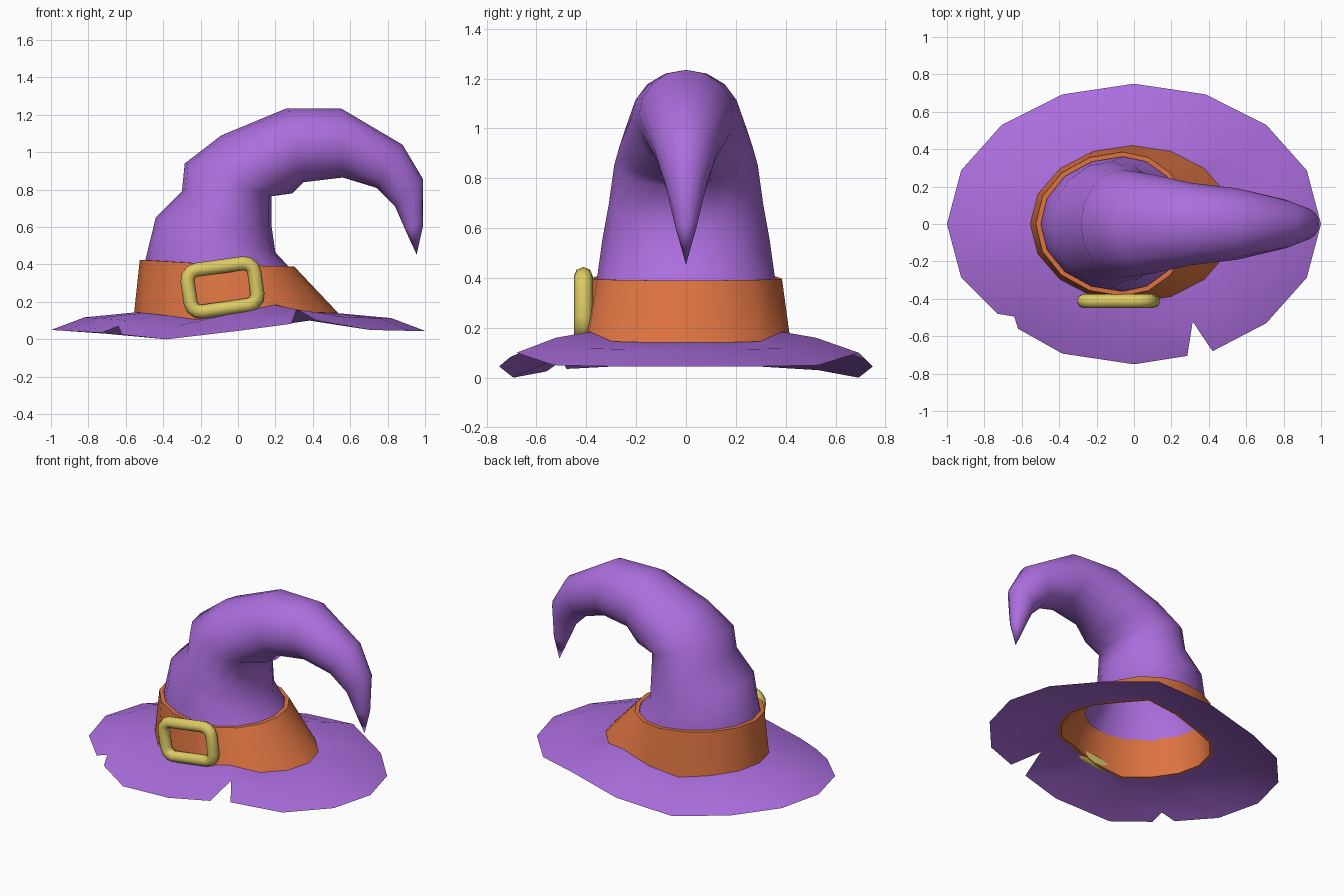
import bpy, bmesh, math
from mathutils import Vector

SIDES = 16
cube = bpy.data.objects.get("Cube")
if cube:
    bpy.data.objects.remove(cube, do_unlink=True)


def material(name, rgb):
    m = bpy.data.materials.new(name)
    m.use_nodes = True
    m.diffuse_color = (*rgb, 1)
    m.node_tree.nodes["Principled BSDF"].inputs["Base Color"].default_value = (*rgb, 1)
    return m


purple = material("purple_felt", (0.41, 0.155, 0.73))
orange = material("orange_band", (0.73, 0.174, 0.054))
yellow = material("yellow_buckle", (0.72, 0.60, 0.13))


def smooth(obj, degrees):
    bpy.ops.object.select_all(action="DESELECT")
    obj.select_set(True)
    bpy.context.view_layer.objects.active = obj
    bpy.ops.object.shade_smooth_by_angle(angle=math.radians(degrees))


def finish(bm, name, mat, degrees):
    mesh = bpy.data.meshes.new(name)
    bm.to_mesh(mesh)
    bm.free()
    obj = bpy.data.objects.new(name, mesh)
    bpy.context.collection.objects.link(obj)
    mesh.materials.append(mat)
    smooth(obj, degrees)
    return obj


def ring(left, right, half_depth, middle=None, wave=None):
    """Oval spanned by two (x, z) ends; the widest point may sit off centre."""
    a, b = (Vector((p[0], 0, p[1])) for p in (left, right))
    mid = Vector((middle[0], 0, middle[1])) if middle else (a + b) / 2
    points = []
    for k in range(SIDES):
        t = math.tau * k / SIDES
        end = b if math.cos(t) > 0 else a
        p = mid + (end - mid) * abs(math.cos(t))
        p.y = half_depth * math.sin(t)
        if wave:
            p.z = wave(k)
        points.append(p)
    return points


def bridge(bm, lower, upper):
    for k in range(SIDES):
        n = (k + 1) % SIDES
        bm.faces.new((lower[k], lower[n], upper[n], upper[k]))


def add_ring(bm, points):
    return [bm.verts.new(p) for p in points]


# Wavy height of the brim edge, mirrored front to back
EDGE = [0.045, 0.045, 0.05, 0.1, 0.045, 0, 0.03, 0.045, 0.05]


def brim_wave(lift, strength):
    return lambda k: lift + strength * EDGE[min(k, SIDES - k)]


hem = brim_wave(0.105, 0.8)

# Brim: a thin sheet with two tears in the front edge
bm = bmesh.new()
inner = add_ring(bm, ring((-0.54, 0), (0.52, 0), 0.41, wave=hem))
middle = add_ring(bm, ring((-0.82, 0), (0.82, 0), 0.565, wave=brim_wave(0.075, 0.85)))
outer = ring((-1, 0), (1, 0), 0.75, wave=brim_wave(0, 1))
tears = {10: [(-0.73, -0.48, 0.035), (-0.64, -0.495, 0.07), (-0.62, -0.56, 0.025)],
         13: [(0.285, -0.705, 0.083), (0.42, -0.68, 0.1)]}
spokes = [[bm.verts.new(p) for p in tears.get(k, [outer[k]])] for k in range(SIDES)]
bridge(bm, middle, inner)
for k in range(SIDES):
    n = (k + 1) % SIDES
    start, end = spokes[k], spokes[n]
    loop = [middle[k]]
    loop += start[1:] if len(start) == 3 else start[-1:]
    loop += end[:2] if len(end) == 3 else end[:1]
    bm.faces.new(loop + [middle[n]])
finish(bm, "brim", purple, 40)

# Band: a closed strap with inner and outer walls
bm = bmesh.new()
walls = [
    ring((-0.555, 0), (0.535, 0), 0.42, wave=hem),
    ring((-0.525, 0.425), (0.3, 0.39), 0.385, (-0.06, 0.397)),
    ring((-0.498, 0.425), (0.272, 0.39), 0.36, (-0.06, 0.397)),
    ring((-0.525, 0), (0.50, 0), 0.392, wave=hem),
]
loops = [add_ring(bm, w) for w in walls]
for i in range(4):
    bridge(bm, loops[i], loops[(i + 1) % 4])
bmesh.ops.recalc_face_normals(bm, faces=bm.faces)
finish(bm, "hat_band", orange, 30)

# Crown: rings follow the bend, each given by outer end, inner end, half depth
bm = bmesh.new()
bends = [
    ((-0.505, 0.37), (0.285, 0.355), 0.362, (-0.06, 0.36)),
    ((-0.495, 0.425), (0.265, 0.395), 0.357, (-0.06, 0.4)),
    ((-0.44, 0.65), (0.2, 0.465), 0.335),
    ((-0.3, 0.79), (0.18, 0.6), 0.31),
    ((-0.285, 0.94), (0.18, 0.765), 0.288),
    ((-0.09, 1.09), (0.29, 0.78), 0.265),
    ((0.26, 1.235), (0.35, 0.84), 0.22),
    ((0.55, 1.235), (0.56, 0.865), 0.19),
    ((0.88, 1.04), (0.74, 0.81), 0.13),
    ((0.99, 0.855), (0.84, 0.71), 0.085),
    ((0.99, 0.61), (0.89, 0.595), 0.042),
]
loops = [add_ring(bm, ring(*b)) for b in bends]
for low, high in zip(loops, loops[1:]):
    bridge(bm, low, high)
tip = bm.verts.new((0.955, 0, 0.453))
for k in range(SIDES):
    bm.faces.new((loops[-1][k], loops[-1][(k + 1) % SIDES], tip))
finish(bm, "crown", purple, 180)

# Buckle: round tube swept along a tilted rounded rectangle
CORNER, HALF_W, HALF_H, TILT = 0.055, 0.18, 0.113, math.radians(8)
path = []
for quarter, (sx, sz) in enumerate([(1, 1), (-1, 1), (-1, -1), (1, -1)]):
    for step in range(4):
        t = math.pi / 2 * (quarter + step / 3)
        path.append((sx * (HALF_W - CORNER) + CORNER * math.cos(t),
                     sz * (HALF_H - CORNER) + CORNER * math.sin(t), 0))
curve = bpy.data.curves.new("buckle", "CURVE")
curve.dimensions = "3D"
curve.bevel_depth = 0.038
curve.bevel_resolution = 2
spline = curve.splines.new("POLY")
spline.points.add(len(path) - 1)
for point, co in zip(spline.points, path):
    point.co = (*co, 1)
spline.use_cyclic_u = True
curve.materials.append(yellow)
buckle = bpy.data.objects.new("buckle", curve)
bpy.context.collection.objects.link(buckle)
buckle.location = (-0.083, -0.412, 0.277)
buckle.rotation_euler = (math.pi / 2, -TILT, 0)
bpy.ops.object.select_all(action="DESELECT")
buckle.select_set(True)
bpy.context.view_layer.objects.active = buckle
bpy.ops.object.convert(target="MESH")
smooth(bpy.context.view_layer.objects.active, 60)
